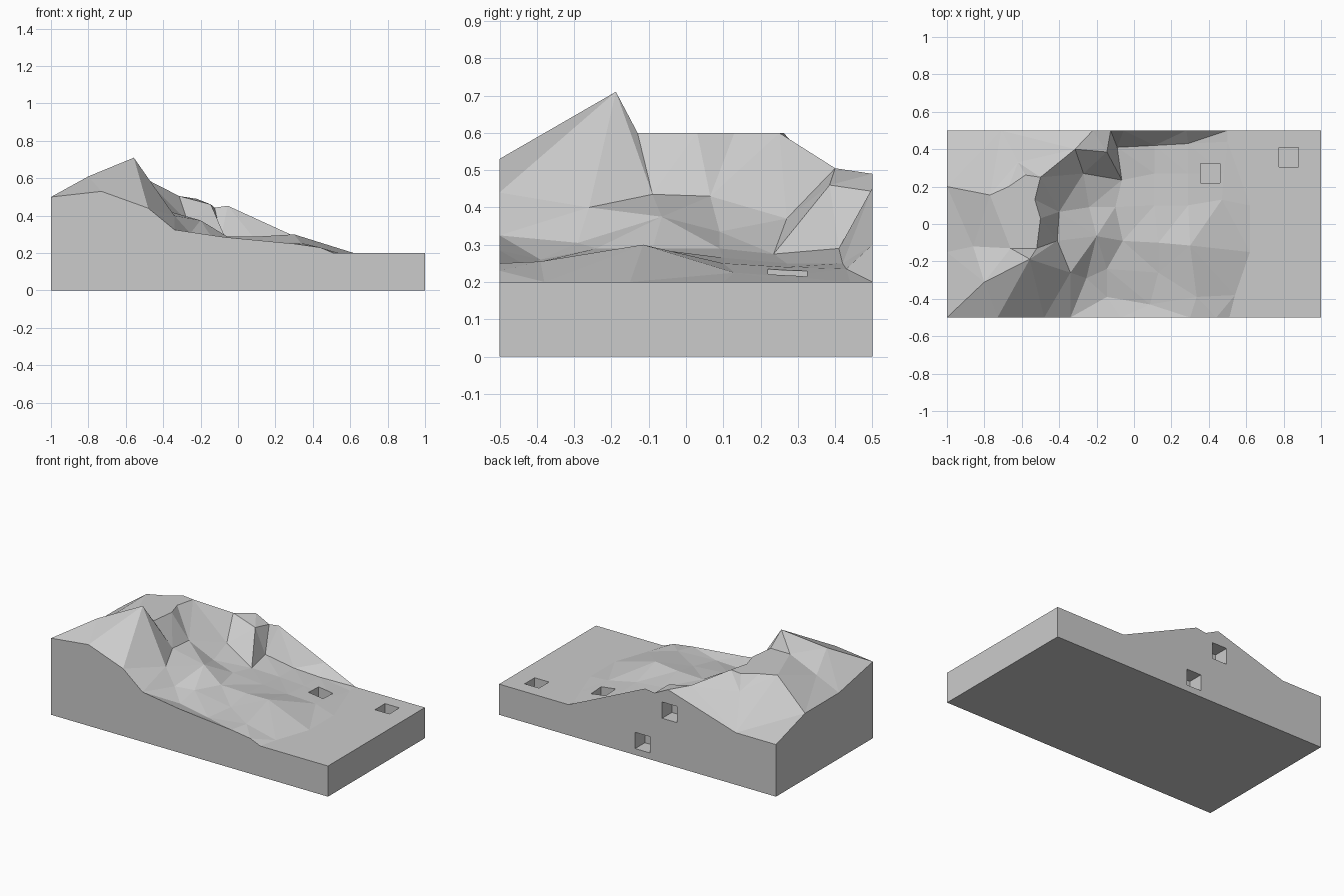
import bpy, bmesh
from mathutils import Vector
from mathutils.geometry import delaunay_2d_cdt

if "Cube" in bpy.data.objects:
    bpy.data.objects.remove(bpy.data.objects["Cube"])

# Height profiles along the block's edges
front = [(-1, .5), (-.73, .53), (-.48, .44), (-.34, .325), (-.07, .285),
         (.3, .25), (.44, .23), (.51, .2), (1, .2)]
back = [(-1, .34), (-.71, .34), (-.22, .49), (-.125, .443), (-.055, .453),
        (.28, .3), (.5, .2), (1, .2)]
left = [(-.5, .5), (-.15, .43), (.2, .43), (.5, .34)]

# Summit plateau rim (all at one height)
plateau = [(-.77, .155), (-.67, .2), (-.58, .262), (-.5, .25), (-.53, .13),
           (-.5, .03), (-.52, -.13), (-.66, -.13), (-.77, .155)]

# Ridge and valley lines
peak = (-.557, -.188, .71)
spur = [(-.8, -.31, .61), peak, (-.41, -.09, .435), (-.2, -.065, .375),
        (-.06, -.09, .29), (.13, -.1, .29), (.3, -.115, .3), (.62, -.15, .2)]
front_spur = [peak, (-.34, -.26, .4), (-.255, -.29, .305), (-.145, -.24, .29),
              (-.145, -.39, .26), (.085, -.43, .245)]
front_shelf = [(.13, -.26, .26), (.3, -.115, .3), (.335, -.39, .255), (.54, -.38, .2)]
back_ridge = [(-.5, .25, .6), (-.315, .4, .505), (-.145, .385, .46), (-.065, .235, .275)]
gully = [(-.4, .065, .43), (-.24, .09, .335), (-.1, .09, .29), (.11, .1, .265),
         (.29, .1, .25), (.47, .13, .225), (.62, .1, .2)]
back_foot = [(-.09, .41, .29), (.11, .42, .25), (.29, .43, .235), (.5, .44, .2)]
terrace = [(-.27, .27, .37), (-.065, .235, .275), (.11, .27, .25), (.29, .27, .24),
           (.48, .27, .215), (.55, .3, .2)]
west_spur = [(-1, -.15, .43), (-.86, -.12, .52), (-.66, -.13, .6)]
shoulder = [(-.62, .33, .52)]

lines = [[(x, -.5, z) for x, z in front], [(x, .5, z) for x, z in back],
         [(-1, y, z) for y, z in left], [(1, -.5, .2), (1, .5, .2)],
         [(x, y, .6) for x, y in plateau],
         spur, front_spur, front_shelf, back_ridge, gully, back_foot, terrace,
         west_spur, shoulder]

# Triangulate the lines into a faceted surface
index, edges = {}, []
heights = []
for line in lines:
    ids = []
    for x, y, z in line:
        key = (x, y)
        if key not in index:
            index[key] = len(heights)
            heights.append(z)
        ids.append(index[key])
    edges += list(zip(ids, ids[1:]))
points = [Vector(p) for p in index]
verts, _, faces, origin, _, _ = delaunay_2d_cdt(points, edges, [], 0, 1e-5)


def height(i):
    if origin[i] and origin[i][0] < len(heights):
        return heights[origin[i][0]]
    near = sorted(range(len(points)), key=lambda k: (points[k] - verts[i]).length)
    return sum(heights[k] for k in near[:2]) / 2


# Terrain block: surface, skirt and flat bottom
bm = bmesh.new()
bv = [bm.verts.new((v.x, v.y, height(i))) for i, v in enumerate(verts)]
for f in faces:
    bm.faces.new([bv[i] for i in f])
rim = [e for e in bm.edges if e.is_boundary]
ext = bmesh.ops.extrude_edge_only(bm, edges=rim)["geom"]
for v in ext:
    if isinstance(v, bmesh.types.BMVert):
        v.co.z = 0
bmesh.ops.holes_fill(bm, edges=[e for e in bm.edges if e.is_boundary], sides=0)
bmesh.ops.recalc_face_normals(bm, faces=bm.faces)
mesh = bpy.data.meshes.new("terrain_block")
bm.to_mesh(mesh)
bm.free()
terrain = bpy.data.objects.new("terrain_block", mesh)
bpy.context.collection.objects.link(terrain)


# Square pits in the plain and square tunnels in the back wall
def cut(name, centre, size):
    bpy.ops.mesh.primitive_cube_add(size=1, location=centre)
    cutter = bpy.context.object
    cutter.name = name
    cutter.scale = size
    cutter.hide_render = True
    cutter.display_type = 'WIRE'
    mod = terrain.modifiers.new(name, 'BOOLEAN')
    mod.operation = 'DIFFERENCE'
    mod.solver = 'EXACT'
    mod.object = cutter


cut("pit_cutter_inner", (.407, .272, .22), (.104, .104, .2))
cut("pit_cutter_outer", (.827, .358, .2), (.104, .104, .2))
cut("tunnel_cutter_upper", (-.231, .5, .345), (.106, .2, .106))
cut("tunnel_cutter_lower", (-.036, .5, .095), (.106, .2, .106))

# Apply the cuts and drop the helpers
bpy.ops.object.select_all(action='DESELECT')
bpy.context.view_layer.objects.active = terrain
terrain.select_set(True)
for mod in list(terrain.modifiers):
    helper = mod.object
    bpy.ops.object.modifier_apply(modifier=mod.name)
    bpy.data.objects.remove(helper)
